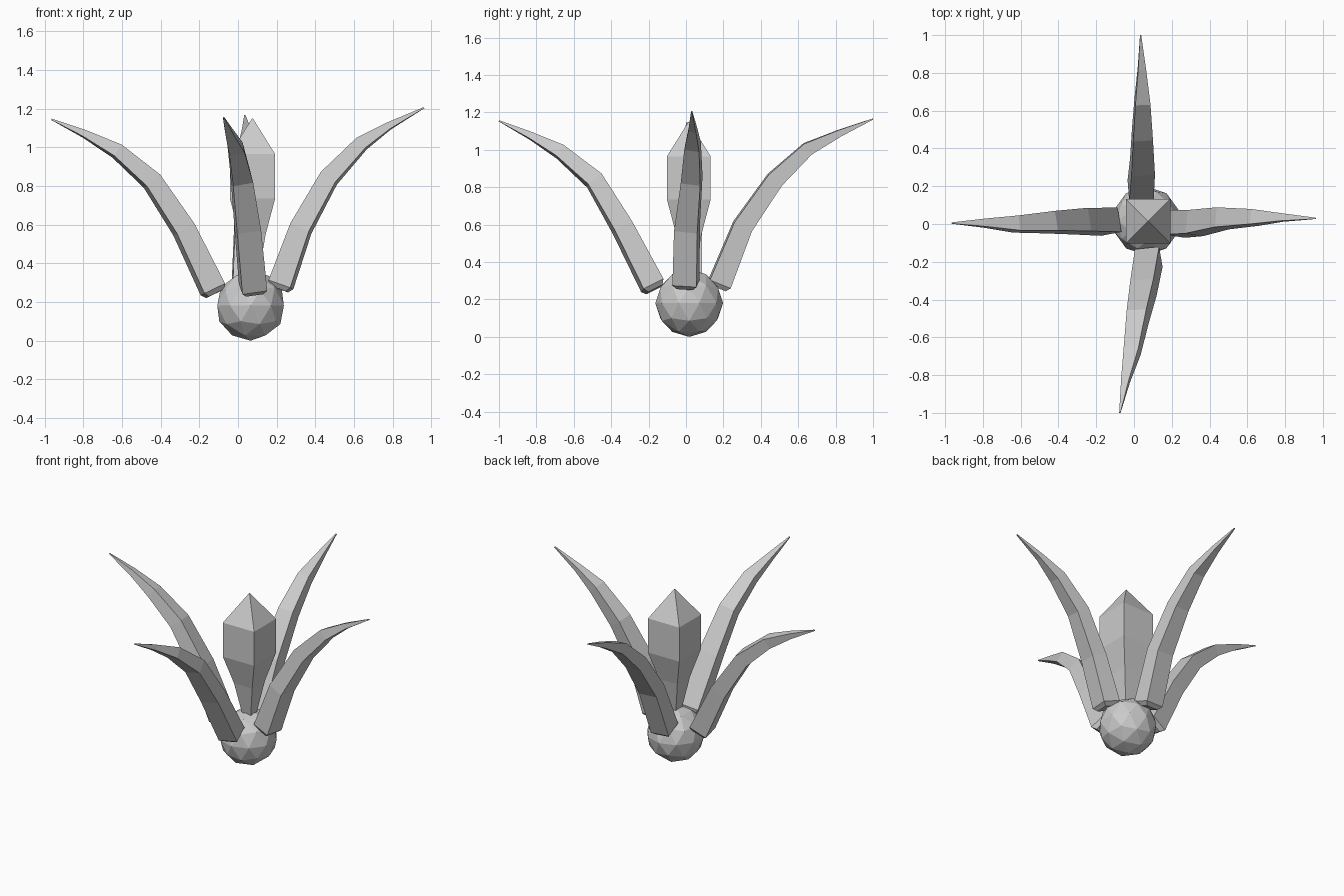
import bpy, bmesh, math
from mathutils import Vector

if "Cube" in bpy.data.objects:
    bpy.data.objects.remove(bpy.data.objects["Cube"])


def loft(name, rings):
    """Skin a list of equal-sized vertex rings, capped at both ends."""
    bm = bmesh.new()
    loops = [[bm.verts.new(p) for p in ring] for ring in rings]
    for a, b in zip(loops, loops[1:]):
        for i in range(len(a)):
            j = (i + 1) % len(a)
            bm.faces.new((a[i], a[j], b[j], b[i]))
    bm.faces.new(loops[0][::-1])
    bm.faces.new(loops[-1])
    bmesh.ops.recalc_face_normals(bm, faces=bm.faces)
    mesh = bpy.data.meshes.new(name)
    bm.to_mesh(mesh)
    bm.free()
    obj = bpy.data.objects.new(name, mesh)
    bpy.context.collection.objects.link(obj)
    return obj


def leaf(name, outward, roll, path):
    """Tapering four-sided leaf swept along a curved path."""
    widths = [0.13, 0.125, 0.105, 0.08, 0.042, 0.006]
    depths = [0.12, 0.105, 0.092, 0.07, 0.036, 0.006]
    pts = [Vector(p) for p in path]
    side0 = Vector((0, 0, 1)).cross(Vector(outward))
    rings = []

    def section(c, t, w, d):
        n = side0.cross(t).normalized()
        if n.z < 0:
            n = -n
        s = (side0 - t * side0.dot(t)).normalized()
        s, n = (s * math.cos(roll) + n * math.sin(roll),
                n * math.cos(roll) - s * math.sin(roll))
        rings.append([c + s * (a * w / 2) + n * (b * d / 2)
                      for a, b in ((-1, -1), (1, -1), (1, 1), (-1, 1))])

    for i, p in enumerate(pts):
        t = (pts[min(i + 1, 5)] - pts[max(i - 1, 0)]).normalized()
        if i == 0:  # chamfered foot
            section(p - t * 0.025, t, 0.09, 0.085)
        section(p, t, widths[i], depths[i])
    return loft(name, rings)


# Faceted bulb at the base
bpy.ops.mesh.primitive_ico_sphere_add(subdivisions=2, radius=0.181, location=(0.065, 0.017, 0.181))
bpy.context.object.name = "base_bulb"

# Square central bud
cx, cy = 0.075, 0.015
profile = [(0.33, 0.03), (0.55, 0.068), (0.735, 0.117), (0.965, 0.117), (1.15, 0.002)]
loft("centre_bud", [[(cx + a * h, cy + b * h, z) for a, b in ((-1, -1), (1, -1), (1, 1), (-1, 1))]
                    for z, h in profile])

# Four arching leaves
r = math.radians
leaf("left_leaf", (-1, 0, 0), r(10),
     [(-.13, .012, .265), (-.28, .015, .575), (-.445, .01, .825),
      (-.625, 0, .98), (-.795, .005, 1.07), (-.965, .005, 1.145)])
leaf("right_leaf", (1, 0, 0), r(-8),
     [(.222, 0, .29), (.325, .005, .58), (.47, .03, .84),
      (.64, .035, 1.02), (.78, .035, 1.11), (.962, .03, 1.205)])
leaf("front_leaf", (0, -1, 0), r(9),
     [(.078, -.18, .275), (.05, -.34, .585), (.02, -.49, .836),
      (-.01, -.673, .99), (-.045, -.83, 1.075), (-.075, -1, 1.155)])
leaf("back_leaf", (0, 1, 0), r(4),
     [(.035, .18, .285), (.045, .303, .592), (.045, .475, .84),
      (.045, .65, 1.005), (.042, .823, 1.09), (.035, 1, 1.165)])
